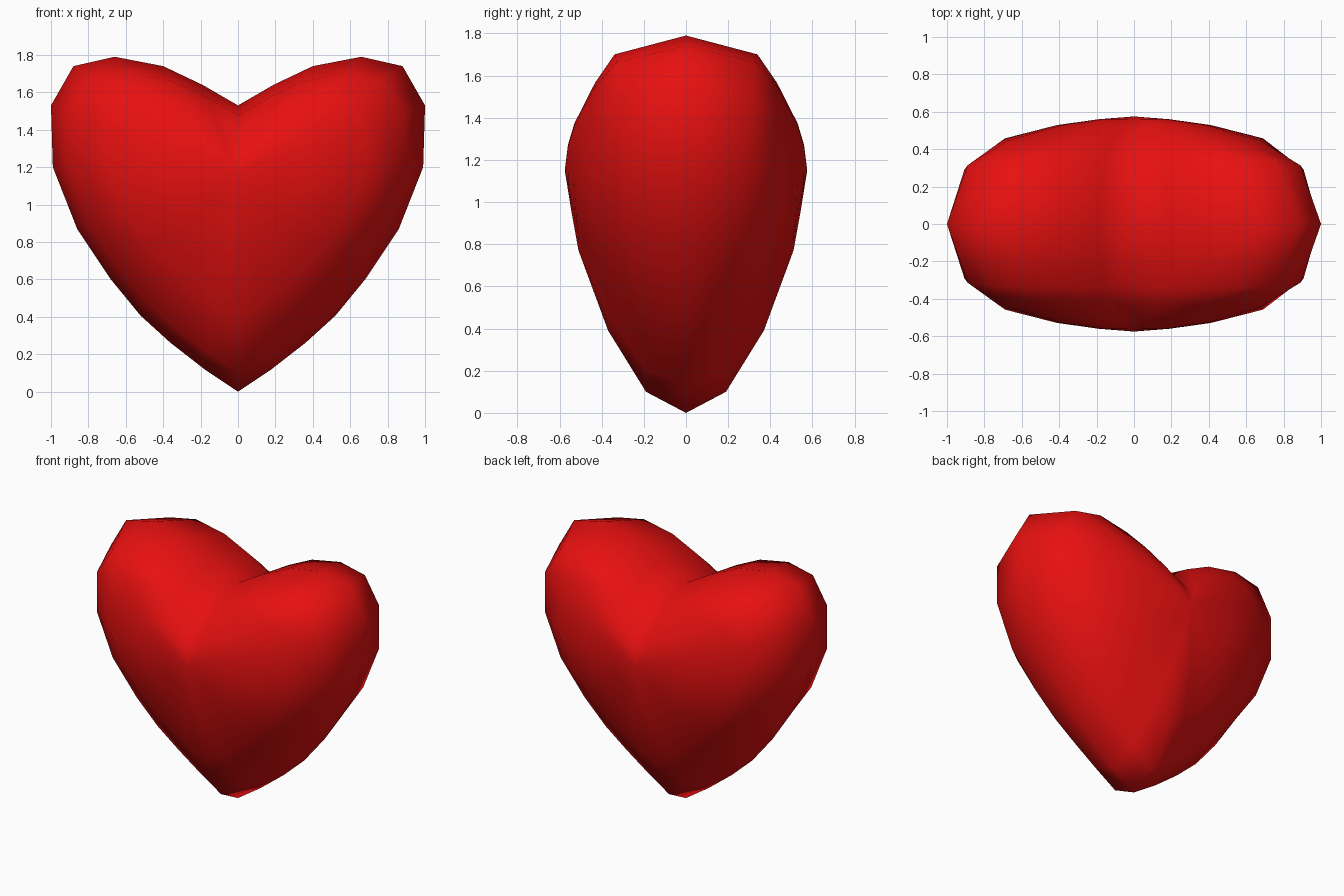
import bpy, bmesh, math

if "Cube" in bpy.data.objects:
    bpy.data.objects.remove(bpy.data.objects["Cube"])

# right half of the heart outline at y = 0, bottom tip to top notch
OUTLINE = [(0, 0), (.18, .12), (.36, .26), (.52, .405), (.68, .6), (.86, .87),
           (.99, 1.2), (1, 1.53), (.88, 1.74), (.66, 1.79), (.40, 1.74),
           (.19, 1.64), (0, 1.53)]
CENTRE_Z, DEPTH = 1.15, .575

# bulge profiles (distance from centre, relative depth) by direction
SIDE = [(.19, .974), (.42, .92), (.70, .80), (.92, .50)]
DOWN = [(.17, .945), (.33, .887), (.66, .643), (.913, .33)]
UP = [(.19, .974), (.35, .92), (.65, .75), (.86, .59)]


def bulge(x, z, ring):
    """Blend the profiles by the direction from the centre."""
    s = (z - CENTRE_Z) / math.hypot(x, z - CENTRE_Z)
    other = UP if s > 0 else DOWN
    w = min(1, s / .7) if s > 0 else s * s
    return [a + (b - a) * w for a, b in zip(SIDE[ring], other[ring])]


loop = OUTLINE + [(-x, z) for x, z in OUTLINE[-2:0:-1]]
n = len(loop)
bm = bmesh.new()
rim = [bm.verts.new((x, 0, z)) for x, z in loop]

# front and back halves share the rim
for side in (-1, 1):
    prev = rim
    for ring in (3, 2, 1, 0):
        cur = []
        for x, z in loop:
            t, d = bulge(x, z, ring)
            cur.append(bm.verts.new((x * t, side * DEPTH * d,
                                     CENTRE_Z + (z - CENTRE_Z) * t)))
        for i in range(n):
            j = (i + 1) % n
            bm.faces.new((prev[i], prev[j], cur[j], cur[i]))
        prev = cur
    pole = bm.verts.new((0, side * DEPTH, CENTRE_Z))
    for i in range(n):
        bm.faces.new((prev[i], prev[(i + 1) % n], pole))

bmesh.ops.recalc_face_normals(bm, faces=bm.faces)
for f in bm.faces:
    f.smooth = True

mesh = bpy.data.meshes.new("heart")
bm.to_mesh(mesh)
bm.free()
red = bpy.data.materials.new("red")
red.diffuse_color = (.8, .005, .005, 1)
red.use_nodes = True
red.node_tree.nodes["Principled BSDF"].inputs["Base Color"].default_value = red.diffuse_color
mesh.materials.append(red)
bpy.context.collection.objects.link(bpy.data.objects.new("heart", mesh))
